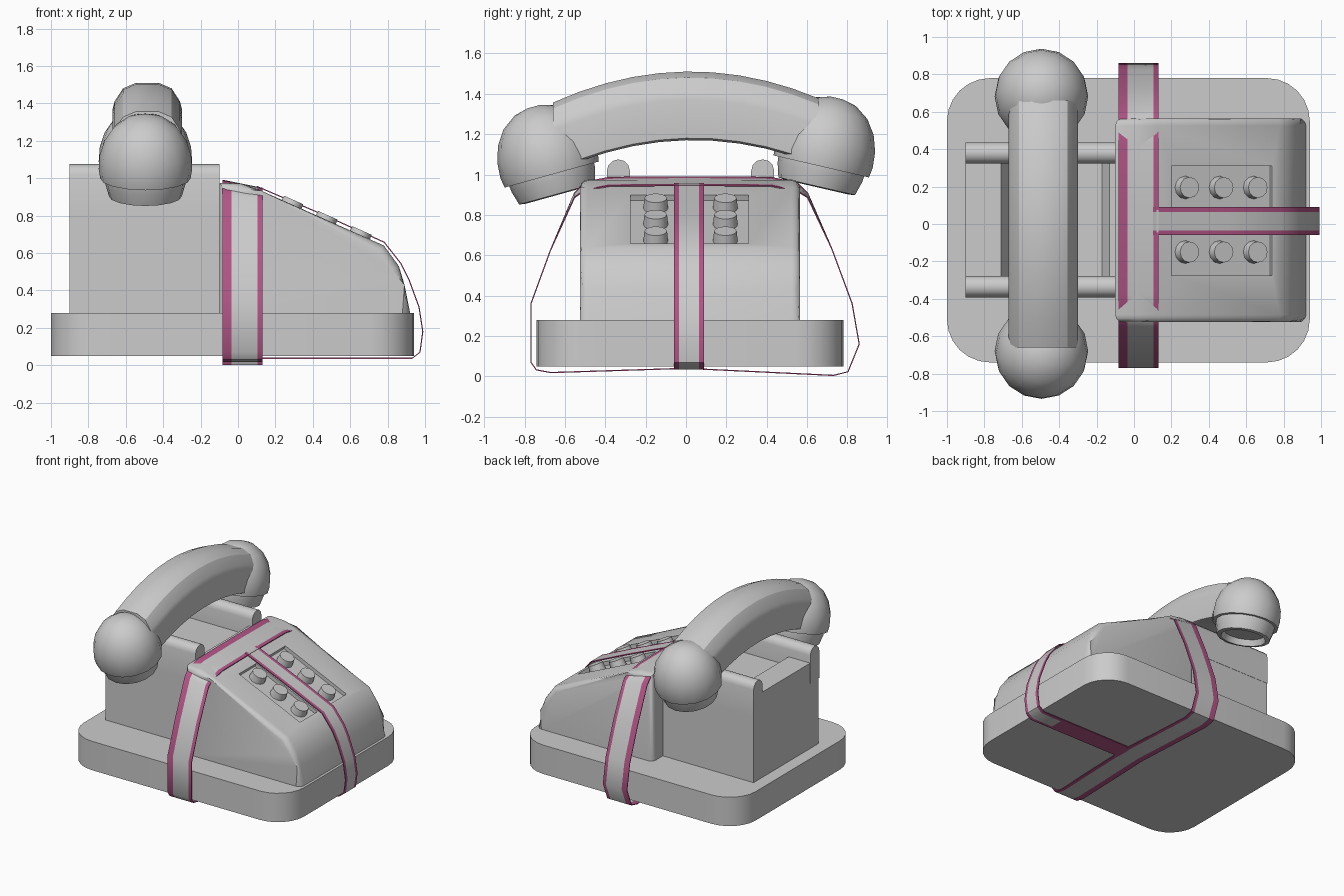
import bpy, bmesh, math
from mathutils import Vector, Matrix

if "Cube" in bpy.data.objects:
    bpy.data.objects.remove(bpy.data.objects["Cube"])


def material(name, rgb):
    m = bpy.data.materials.new(name)
    m.diffuse_color = (*rgb, 1)
    m.use_nodes = True
    m.node_tree.nodes["Principled BSDF"].inputs["Base Color"].default_value = m.diffuse_color
    return m


GREY = material("light grey", (0.6, 0.6, 0.6))
PINK = material("pink edging", (0.45, 0.09, 0.24))


def finish(name, bm, smooth=None, normals=True):
    if normals:
        bmesh.ops.recalc_face_normals(bm, faces=bm.faces)
    me = bpy.data.meshes.new(name)
    bm.to_mesh(me)
    bm.free()
    me.materials.append(GREY)
    me.materials.append(PINK)
    ob = bpy.data.objects.new(name, me)
    bpy.context.collection.objects.link(ob)
    if smooth:
        bpy.ops.object.select_all(action='DESELECT')
        ob.select_set(True)
        bpy.context.view_layer.objects.active = ob
        bpy.ops.object.shade_smooth_by_angle(angle=math.radians(smooth))
    return ob


def loft(rings, caps=True):
    """Skin a list of closed rings of points."""
    bm = bmesh.new()
    rows = [[bm.verts.new(p) for p in r] for r in rings]
    n = len(rows[0])
    for a, b in zip(rows, rows[1:]):
        for i in range(n):
            bm.faces.new((a[i], a[(i + 1) % n], b[(i + 1) % n], b[i]))
    if caps:
        bm.faces.new(rows[0])
        bm.faces.new(rows[-1])
    return bm


def prism_y(profile, y0, y1):
    return loft([[(x, y, z) for x, z in profile] for y in (y0, y1)])


# Base plate with rounded corners
outline = []
for k, (cx, cy) in enumerate([(0.71, 0.55), (-0.77, 0.55), (-0.77, -0.51), (0.71, -0.51)]):
    for i in range(7):
        a = math.radians(90 * k + 15 * i)
        outline.append((cx + 0.23 * math.cos(a), cy + 0.23 * math.sin(a)))
finish("base_plate", loft([[(x, y, z) for x, y in outline] for z in (0.05, 0.28)]), 35)

# Sloping front body, with its top side edges and rear corners rounded
front = [(-0.10, 0.28), (-0.10, 0.975), (0.02, 0.97), (0.12, 0.935),
         (0.78, 0.64), (0.86, 0.53), (0.89, 0.43), (0.92, 0.28)]
bm = prism_y(front, -0.525, 0.565)
bm.edges.ensure_lookup_table()
soft = []
for e in bm.edges:
    a, b = e.verts
    if abs(a.co.y - b.co.y) < 1e-4 and a.co.z + b.co.z > 0.57:
        soft.append(e)
bmesh.ops.bevel(bm, geom=soft, offset=0.04, segments=3, affect='EDGES', profile=0.5, clamp_overlap=True)
body = finish("front_body", bm, 35)

# Recessed button panels on the slope
SLOPE = math.atan2(0.295, 0.66)
for side, yc in (("left", -0.165), ("right", 0.2)):
    frame = Matrix.Translation((0.47, yc, 0.779)) @ Matrix.Rotation(SLOPE, 4, 'Y')
    bm = bmesh.new()
    bmesh.ops.create_cube(bm, size=1, matrix=frame @ Matrix.Diagonal((0.59, 0.22, 0.06, 1)))
    cutter = finish(side + "_panel_cutter", bm)
    cutter.hide_render = True
    cutter.hide_set(True)
    mod = body.modifiers.new(side + "_panel", 'BOOLEAN')
    mod.operation, mod.solver, mod.object = 'DIFFERENCE', 'EXACT', cutter
    # Three round buttons per panel
    for i, x in enumerate((-0.2, 0.0, 0.2)):
        bm = bmesh.new()
        m = frame @ Matrix.Translation((x, -0.005 if yc > 0 else 0.015, -0.005))
        bmesh.ops.create_cone(bm, cap_ends=True, segments=12, radius1=0.062,
                              radius2=0.056, depth=0.06, matrix=m)
        finish(f"{side}_button_{i + 1}", bm, 35)

# Rear block with a shallow trough, between two rounded cradle rails
rear = [(-0.9, 0.28), (-0.9, 0.96), (-0.71, 0.96), (-0.67, 0.89),
        (-0.17, 0.89), (-0.13, 0.965), (-0.09, 0.965), (-0.09, 0.28)]
finish("rear_block", prism_y(rear, -0.385, 0.435))
for name, yc in (("left_rail", -0.335), ("right_rail", 0.38)):
    sec = [(yc + 0.057, 0.8), (yc - 0.057, 0.8)]
    for i in range(7):
        a = math.pi - math.pi * i / 6
        sec.append((yc + 0.057 * math.cos(a), 1.018 + 0.057 * math.sin(a)))
    finish(name, loft([[(x, y, z) for y, z in sec] for x in (-0.901, -0.1)]), 35)

# Handset grip: arched, flat-sided, with a rounded top
XC = -0.485
rings = []
for i in range(11):
    y = -0.66 + 1.32 * i / 10
    top = 1.51 - 0.33 * y * y + 0.015 * y
    low = 1.17 - 0.33 * y * y + 0.025 * y
    half = [(0.06, top), (0.13, top - 0.03), (0.175, top - 0.1), (0.185, top - 0.14),
            (0.175, low + 0.01), (0.15, low)]
    rings.append([(XC + w, y, z) for w, z in half] + [(XC - w, y, z) for w, z in half[::-1]])
finish("handset_grip", loft(rings), 30)

# Handset cups: turned domes with a stepped collar and a recessed face
CUP = [(0.15, -0.06), (0.165, -0.105), (0.195, -0.10), (0.215, -0.03), (0.218, 0.0), (0.242, 0.0),
       (0.25, 0.05), (0.244, 0.13), (0.218, 0.21), (0.17, 0.28), (0.1, 0.33), (0.03, 0.348)]
for name, yc, zc, tilt in (("left_cup", -0.665, 1.0, 15.5), ("right_cup", 0.67, 1.04, -13)):
    m = Matrix.Translation((XC - 0.01, yc, zc)) @ Matrix.Rotation(math.radians(tilt), 4, 'X')
    rings = [[m @ Vector((r * math.cos(a), r * math.sin(a), z))
              for a in (math.tau * k / 16 for k in range(16))] for r, z in CUP]
    finish(name, loft(rings), 40)


def ribbon(name, path, offsets, place, is_pink, closed):
    """Thin strip swept along a 2D path; offsets split it into stripes."""
    n = len(path)
    bm = bmesh.new()
    shells = []
    for push in (0.0, 0.006):
        rows = []
        for i, p in enumerate(path):
            p = Vector(p)
            a = Vector(path[i - 1]) if closed or i else p
            b = Vector(path[(i + 1) % n]) if closed or i < n - 1 else p
            t = (b - a).normalized()
            q = p + Vector((-t.y, t.x)) * push
            rows.append([bm.verts.new(place(q.x, q.y, o)) for o in offsets])
        shells.append(rows)
    inner, outer = shells
    last = len(offsets) - 1
    for i in range(n if closed else n - 1):
        j = (i + 1) % n
        for k in range(last):
            for s in (inner, outer):
                f = bm.faces.new((s[i][k], s[i][k + 1], s[j][k + 1], s[j][k]))
                f.material_index = int(is_pink(k, f.calc_center_median()))
        for k in (0, last):
            f = bm.faces.new((inner[i][k], inner[j][k], outer[j][k], outer[i][k]))
            f.material_index = 1
    return finish(name, bm, 40)


# Cross ribbon looping over the body and under the base (path runs right to left over the top)
loop = [(0.855, 0.16), (0.82, 0.36), (0.72, 0.63), (0.60, 0.90), (0.55, 0.945), (0.42, 0.972),
        (0.075, 0.975), (-0.045, 0.975), (-0.38, 0.972), (-0.50, 0.95), (-0.55, 0.90),
        (-0.67, 0.62), (-0.765, 0.36), (-0.765, 0.07), (-0.74, 0.035), (-0.67, 0.022),
        (0.0, 0.043), (0.73, 0.008), (0.80, 0.025)]


def lay_across(y, z, x):
    # The top of the strip leans with the slope of the body
    lean = 0.2 * max(0.0, min(1.0, (z - 0.85) / 0.1))
    return (x, y, z - lean * (x + 0.03))


def across_pink(k, c):
    joint = k == 2 and c.z > 0.8 and abs(c.y - 0.015) < 0.05
    return k != 1 and not joint


ribbon("cross_ribbon", loop[::-1], (-0.082, -0.035, 0.103, 0.13), lay_across, across_pink, True)

# Front ribbon running down the slope and back under the base
run = [(0.10, 0.953), (0.30, 0.868), (0.50, 0.782), (0.78, 0.655), (0.87, 0.54), (0.91, 0.46),
       (0.965, 0.31), (0.985, 0.18), (0.97, 0.07), (0.93, 0.04), (0.75, 0.04), (0.10, 0.04)]
ribbon("front_ribbon", run, (-0.06, -0.035, 0.065, 0.09),
       lambda x, z, y: (x, y, z),
       lambda k, c: k != 1 or (c.z < 0.05 and c.x < 0.75), False)
